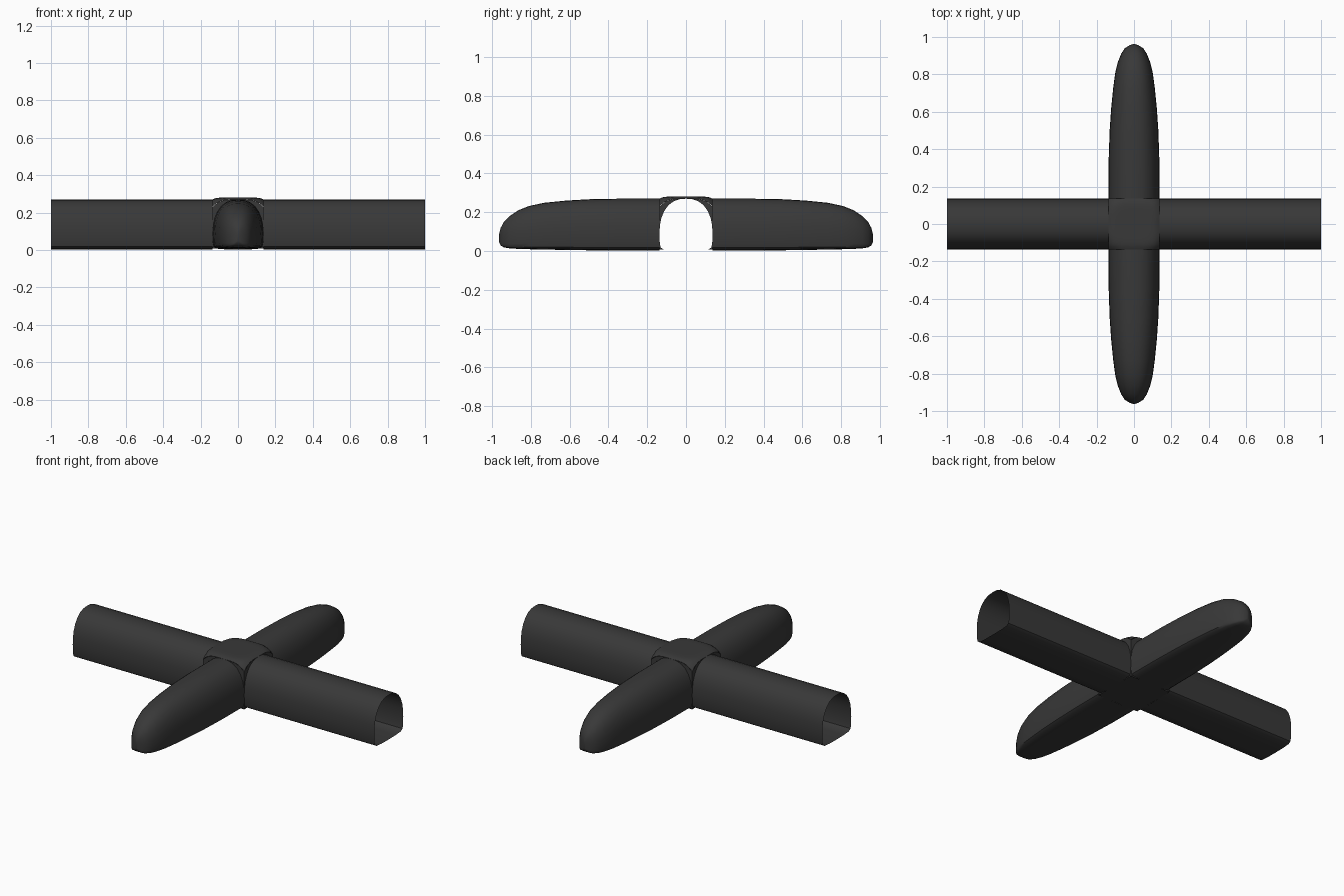
import bpy, bmesh, math

if "Cube" in bpy.data.objects:
    bpy.data.objects.remove(bpy.data.objects["Cube"])

W = 0.137   # half width of the passages
TOP = 0.27  # height of the passages

# One dark grey for the whole model
grey = bpy.data.materials.new("dark_grey")
grey.diffuse_color = (0.04, 0.04, 0.04, 1)
grey.use_nodes = True
grey.node_tree.nodes["Principled BSDF"].inputs["Base Color"].default_value = grey.diffuse_color

# Right half of the arched cross-section, from floor centre to crown
HALF = [(0, 0.003), (0.07, 0.004), (0.115, 0.008), (0.13, 0.018), (0.135, 0.04),
        (0.137, 0.09), (0.134, 0.135), (0.127, 0.17), (0.113, 0.205), (0.092, 0.235),
        (0.065, 0.256), (0.035, 0.267), (0, TOP)]
LOOP = HALF + [(-x, z) for x, z in HALF[-2:0:-1]]


def finish(name, bm, angle=40):
    bmesh.ops.remove_doubles(bm, verts=bm.verts, dist=0.0004)
    bmesh.ops.recalc_face_normals(bm, faces=bm.faces)
    me = bpy.data.meshes.new(name)
    bm.to_mesh(me)
    bm.free()
    me.materials.append(grey)
    ob = bpy.data.objects.new(name, me)
    bpy.context.collection.objects.link(ob)
    bpy.ops.object.select_all(action='DESELECT')
    ob.select_set(True)
    bpy.context.view_layer.objects.active = ob
    bpy.ops.object.shade_smooth_by_angle(angle=math.radians(angle))
    return ob


def loft(name, stations, turn, cap=False):
    """Skin the arch along +y; each station is distance, width scale, low z, high z."""
    bm = bmesh.new()
    c, s = round(math.cos(turn)), round(math.sin(turn))
    rings = []
    for d, k, lo, hi in stations:
        ring = []
        for x, z in LOOP:
            zz = lo + z / TOP * (hi - lo)
            ring.append(bm.verts.new((x * k * c - d * s, x * k * s + d * c, zz)))
        rings.append(ring)
    n = len(LOOP)
    for a, b in zip(rings, rings[1:]):
        for i in range(n):
            j = (i + 1) % n
            bm.faces.new((a[i], a[j], b[j], b[i]))
    if cap:
        bm.faces.new(rings[-1])
    return finish(name, bm)


# Open-ended passages left and right
straight = [(W, 1, 0, TOP), (1.0, 1, 0, TOP)]
loft("left_tube", straight, math.pi / 2)
loft("right_tube", straight, -math.pi / 2)

# Rounded closed arms front and back
tapered = [(W, 1, 0, TOP), (0.34, 0.99, 0, TOP), (0.5, 0.95, 0.001, 0.267),
           (0.62, 0.89, 0.003, 0.26), (0.73, 0.81, 0.005, 0.249), (0.81, 0.73, 0.007, 0.232),
           (0.865, 0.63, 0.009, 0.21), (0.91, 0.5, 0.012, 0.18),
           (0.94, 0.36, 0.018, 0.148), (0.955, 0.18, 0.028, 0.12), (0.963, 0.03, 0.045, 0.09)]
loft("back_arm", tapered, 0, True)
loft("front_arm", tapered, math.pi, True)


# Central hub: softly domed square roof, four arched walls, flat floor
def roof_z(x, y):
    u, v = abs(x) / W, abs(y) / W
    return 0.281 - 0.011 * max(u, v) ** 8 - 0.04 * (u * v) ** 4


bm = bmesh.new()
N = 20
grid = [[bm.verts.new((x, y, roof_z(x, y)))
         for x in [W * (2 * i / N - 1) for i in range(N + 1)]]
        for y in [W * (2 * j / N - 1) for j in range(N + 1)]]
for j in range(N):
    for i in range(N):
        bm.faces.new((grid[j][i], grid[j][i + 1], grid[j + 1][i + 1], grid[j + 1][i]))


def outer(x, z):
    """Point of the square wall outline that matches an arch point."""
    if z < 0.19:
        return W, z
    ox = W if z < 0.21 else x * 1.15
    return ox, roof_z(ox, W)


for q in range(4):
    c, s = [(1, 0), (0, 1), (-1, 0), (0, -1)][q]
    for side in (1, -1):
        for (x0, z0), (x1, z1) in zip(HALF[2:], HALF[3:]):
            pts = [(x0, z0), (x1, z1), outer(x1, z1), outer(x0, z0)]
            bm.faces.new([bm.verts.new((side * x * c - W * s, side * x * s + W * c, z))
                          for x, z in pts])
bm.faces.new([bm.verts.new((x, y, 0.004)) for x, y in ((-W, -W), (W, -W), (W, W), (-W, W))])
finish("central_hub", bm, 35)
